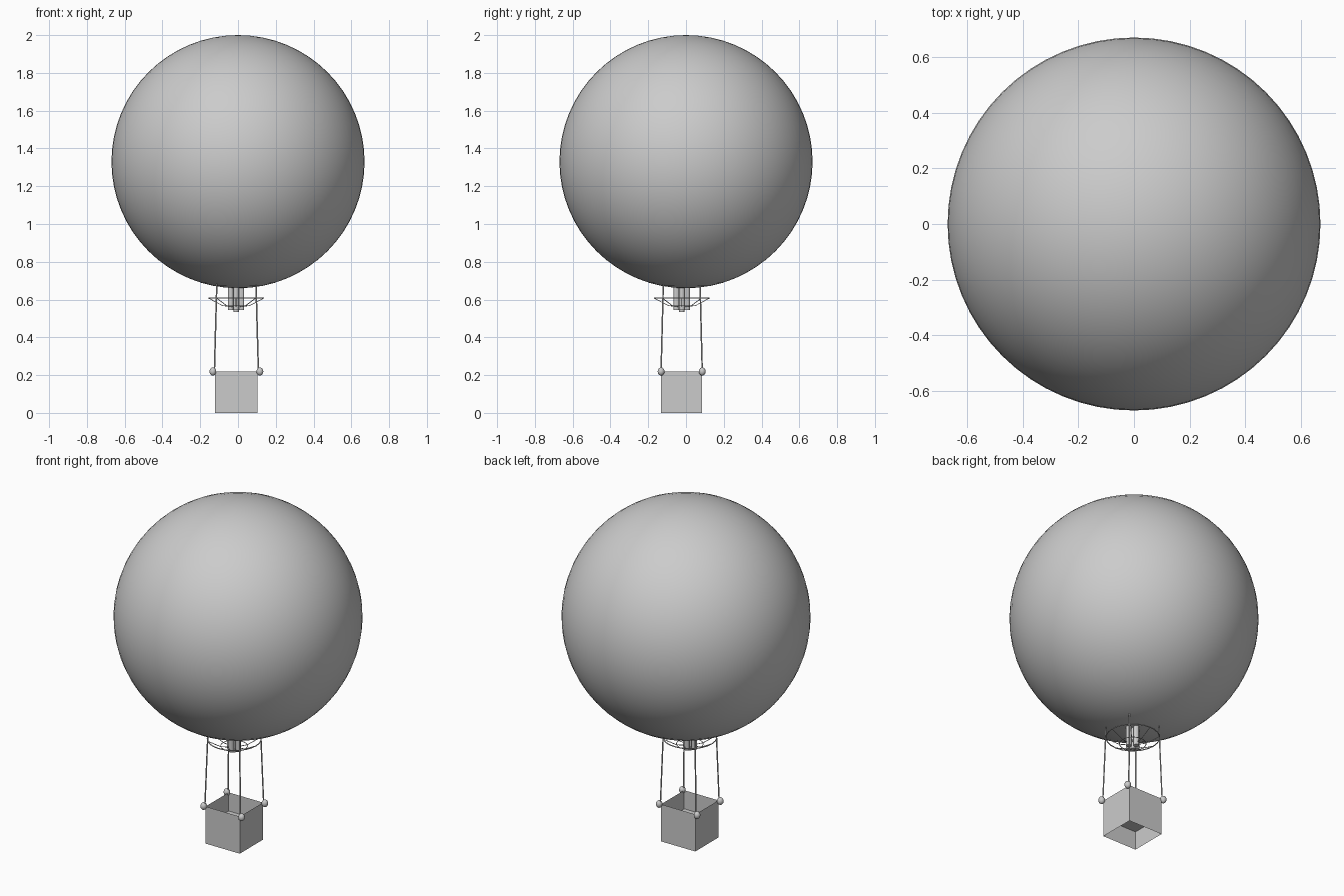
import bpy, bmesh
from math import cos, sin, pi

if "Cube" in bpy.data.objects:
    bpy.data.objects.remove(bpy.data.objects["Cube"])

CX, CY = -0.01, -0.022      # gondola axis sits slightly off the balloon axis


def smooth(ob, angle=0.7):
    bpy.ops.object.select_all(action='DESELECT')
    ob.select_set(True)
    bpy.context.view_layer.objects.active = ob
    bpy.ops.object.shade_smooth_by_angle(angle=angle)


def ball(name, loc, r, seg, rings, scale=(1, 1, 1)):
    bpy.ops.mesh.primitive_uv_sphere_add(segments=seg, ring_count=rings, radius=r, location=loc)
    ob = bpy.context.object
    ob.name = name
    ob.scale = scale
    smooth(ob)
    return ob


def tube(name, x, y, z0, z1, r, sides):
    bpy.ops.mesh.primitive_cylinder_add(vertices=sides, radius=r, depth=z1 - z0,
                                        location=(x, y, (z0 + z1) / 2))
    bpy.context.object.name = name
    return bpy.context.object


def wire(name, pts, r, cyclic=False):
    cu = bpy.data.curves.new(name, 'CURVE')
    cu.dimensions = '3D'
    cu.bevel_depth = r
    cu.bevel_resolution = 1
    cu.use_fill_caps = True
    sp = cu.splines.new('POLY')
    sp.points.add(len(pts) - 1)
    for p, co in zip(sp.points, pts):
        p.co = (*co, 1)
    sp.use_cyclic_u = cyclic
    ob = bpy.data.objects.new(name, cu)
    bpy.context.collection.objects.link(ob)
    return ob


def circle(r, z, n=24):
    return [(CX + r * cos(2 * pi * i / n), CY + r * sin(2 * pi * i / n), z) for i in range(n)]


# balloon envelope
ball("envelope", (0, 0, 1.33), 0.67, 64, 32)

# open basket: four thin walls with a raised floor halfway up
x0, x1, y0, y1 = -0.121, 0.104, -0.132, 0.086
corners = [(x0, y0), (x1, y0), (x1, y1), (x0, y1)]
bm = bmesh.new()
low, mid, top = [[bm.verts.new((x, y, z)) for x, y in corners] for z in (0, 0.11, 0.22)]
for a, b in ((low, mid), (mid, top)):
    for i in range(4):
        j = (i + 1) % 4
        bm.faces.new((a[i], a[j], b[j], b[i]))
bm.faces.new(mid)
me = bpy.data.meshes.new("basket")
bm.to_mesh(me)
bm.free()
bpy.context.collection.objects.link(bpy.data.objects.new("basket", me))

# corner knobs and ropes up to the envelope
for i, (x, y) in enumerate(corners):
    sx = 1 if x > 0 else -1
    ball(f"knob_{i}", (x + sx * 0.012, y, 0.219), 0.018, 16, 10, (1, 1, 1.2))
    wire(f"rope_{i}", [(x + sx * 0.004, y, 0.22),
                       (CX + (x - CX) * 0.92, CY + (y - CY) * 0.89, 0.69)], 0.004)

# burner: four pipes around a longer centre nozzle
for i in range(4):
    a = i * pi / 2
    tube(f"burner_pipe_{i}", CX + 0.028 * cos(a), CY + 0.028 * sin(a), 0.545, 0.675, 0.015, 12)
tube("burner_nozzle", CX, CY, 0.535, 0.675, 0.014, 12)

# wire frame around the burner: outer hoop, inner hoop and bent spokes
wire("outer_hoop", circle(0.145, 0.607), 0.003, True)
wire("inner_hoop", circle(0.072, 0.568), 0.002, True)
for i in range(8):
    a = i * pi / 4
    wire(f"hoop_spoke_{i}", [(CX + r * cos(a), CY + r * sin(a), z)
                             for r, z in ((0.145, 0.607), (0.072, 0.568), (0.03, 0.563))], 0.002)
